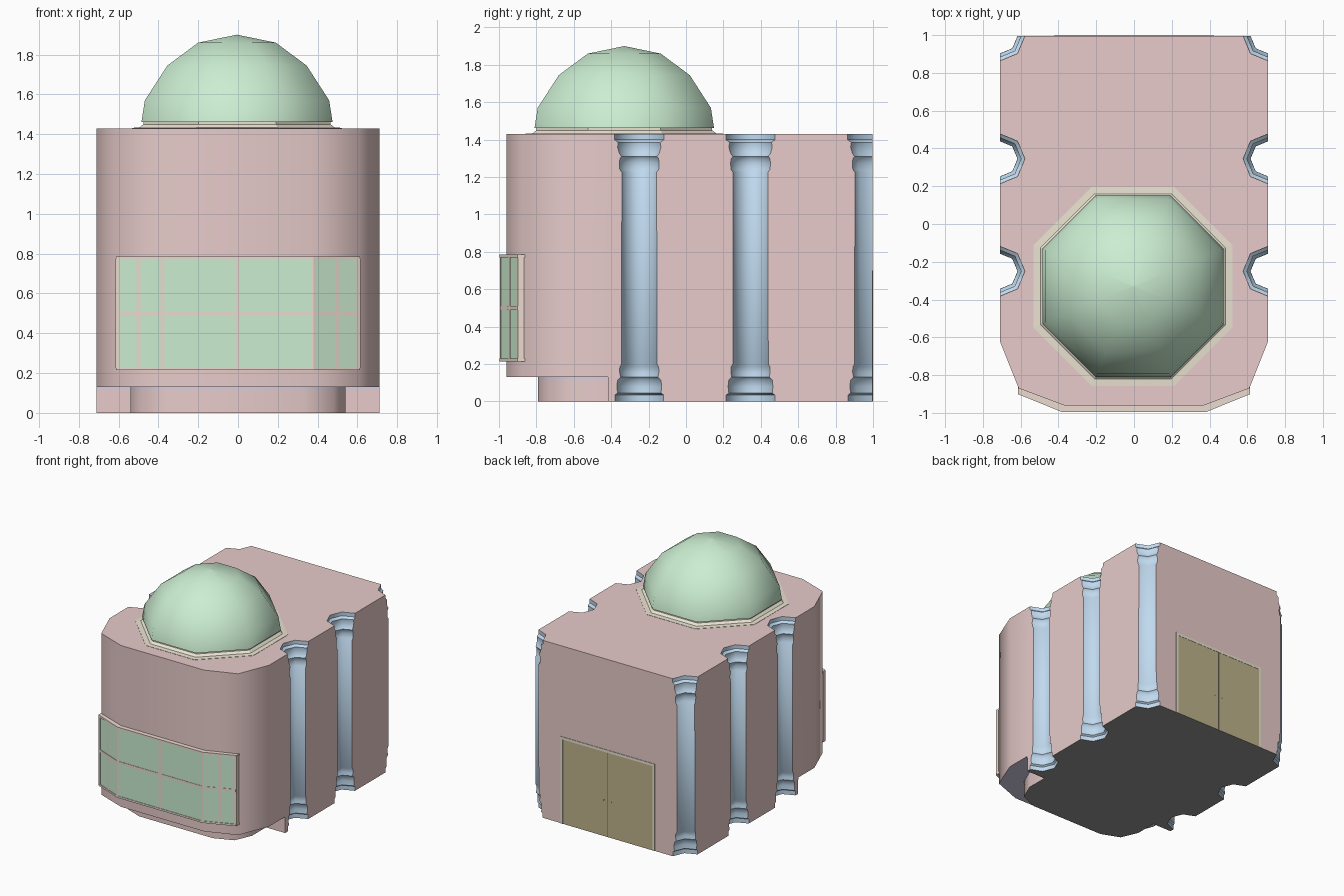
import bpy, bmesh
from math import radians, pi, cos, sin

if "Cube" in bpy.data.objects:
    bpy.data.objects.remove(bpy.data.objects["Cube"])

def material(name, r, g, b):
    m = bpy.data.materials.new(name)
    m.diffuse_color = (r, g, b, 1)
    m.use_nodes = True
    m.node_tree.nodes["Principled BSDF"].inputs["Base Color"].default_value = m.diffuse_color
    return m

PINK = material("walls", 0.80, 0.60, 0.59)
BLUE = material("columns", 0.53, 0.70, 0.86)
GREEN = material("glass", 0.60, 0.85, 0.64)
BEIGE = material("trim", 0.82, 0.77, 0.64)
ROSE = material("window_trim", 0.83, 0.71, 0.62)
BROWN = material("door_wood", 0.52, 0.45, 0.26)
LILAC = material("ceiling", 0.66, 0.62, 0.80)
DARK = material("floor", 0.30, 0.30, 0.30)
BLACK = material("knob_metal", 0.12, 0.12, 0.12)


def make(name, bm, mats, smooth=None):
    bmesh.ops.recalc_face_normals(bm, faces=bm.faces[:])
    me = bpy.data.meshes.new(name)
    bm.to_mesh(me)
    bm.free()
    ob = bpy.data.objects.new(name, me)
    bpy.context.collection.objects.link(ob)
    for m in mats:
        me.materials.append(m)
    if smooth:
        shade(ob, smooth)
    return ob


def shade(ob, angle):
    bpy.ops.object.select_all(action='DESELECT')
    ob.select_set(True)
    bpy.context.view_layer.objects.active = ob
    bpy.ops.object.shade_smooth_by_angle(angle=radians(angle))


def add_prism(bm, pts, z0, z1, mat=0):
    lo = [bm.verts.new((x, y, z0)) for x, y in pts]
    hi = [bm.verts.new((x, y, z1)) for x, y in pts]
    n = len(pts)
    faces = [bm.faces.new(lo), bm.faces.new(hi)]
    faces += [bm.faces.new((lo[i], lo[(i + 1) % n], hi[(i + 1) % n], hi[i])) for i in range(n)]
    for f in faces:
        f.material_index = mat
    return faces


def add_lathe(bm, prof, cx, cy, turn=0.0, n=8, mat=0):
    rings = [[bm.verts.new((cx + r * cos(turn + 2 * pi * i / n), cy + r * sin(turn + 2 * pi * i / n), z))
              for i in range(n)] for r, z in prof]
    faces = [bm.faces.new(rings[0]), bm.faces.new(rings[-1])]
    for a, b in zip(rings, rings[1:]):
        faces += [bm.faces.new((a[i], a[(i + 1) % n], b[(i + 1) % n], b[i])) for i in range(n)]
    for f in faces:
        f.material_index = mat


def rect(x0, x1, y0, y1):
    return [(x0, y0), (x1, y0), (x1, y1), (x0, y1)]


def mirrored(half):
    return half + [(-x, y) for x, y in reversed(half)]


def prism(name, pts, z0, z1, mat, smooth=None):
    bm = bmesh.new()
    add_prism(bm, pts, z0, z1)
    return make(name, bm, [mat], smooth)


# main body with rounded front
bm = bmesh.new()
fs = add_prism(bm, mirrored([(0.71, 0.996), (0.71, -0.62), (0.61, -0.87), (0.37, -0.96)]), 0, 1.43)
fs[0].material_index = 1
body = make("walls", bm, [PINK, DARK])

# cutter: concave column niches and the undercut at the front
COLUMN = [(0.13, -0.05), (0.13, 0.035), (0.116, 0.045), (0.12, 0.08), (0.116, 0.115), (0.1, 0.13),
          (0.105, 0.155), (0.104, 0.185), (0.095, 0.2), (0.093, 1.225), (0.104, 1.24), (0.107, 1.275),
          (0.103, 1.30), (0.094, 1.31), (0.106, 1.325), (0.116, 1.36), (0.112, 1.385), (0.132, 1.40), (0.132, 1.5)]
bm = bmesh.new()
for sx in (-1, 1):
    for y in (-0.25, 0.345, 0.996):
        add_lathe(bm, COLUMN, sx * 0.71, y, mat=0)
fs = add_prism(bm, rect(-0.9, 0.9, -1.2, -0.415), -0.1, 0.13, 2)
fs[1].material_index = 1
cutter = make("niche_cutter", bm, [BLUE, LILAC, PINK])
cutter.hide_render = True

mod = body.modifiers.new("niches", 'BOOLEAN')
mod.operation = 'DIFFERENCE'
mod.solver = 'EXACT'
mod.material_mode = 'TRANSFER'
mod.object = cutter
bpy.ops.object.select_all(action='DESELECT')
body.select_set(True)
bpy.context.view_layer.objects.active = body
bpy.ops.object.modifier_apply(modifier=mod.name)
bpy.data.objects.remove(cutter)

# split the body into its coloured parts
bpy.ops.mesh.separate(type='MATERIAL')
for ob in list(bpy.context.selected_objects):
    ob.name = ob.data.materials[ob.data.polygons[0].material_index].name
    shade(ob, 50)

# recessed base block and the strip under the overhang
base = mirrored([(0.54, -0.40), (0.54, -0.59), (0.48, -0.73), (0.33, -0.79)])
bm = bmesh.new()
add_prism(bm, base, 0, 0.115)[0].material_index = 1
make("base_block", bm, [PINK, DARK], 50)
prism("base_strip", base, 0.115, 0.13, LILAC, 50)
for s in (-1, 1):
    prism("wall_strip", rect(*sorted((s * 0.53, s * 0.71)), -0.417, -0.40), 0.115, 0.13, LILAC)

# dome and its rim
C = cos(pi / 8)
bm = bmesh.new()
add_lathe(bm, [(a / C, z) for a, z in [(0.527, 1.42), (0.527, 1.432), (0.49, 1.434), (0.47, 1.45), (0.47, 1.465)]],
          -0.005, -0.33, pi / 8)
make("dome_rim", bm, [BEIGE])
bm = bmesh.new()
add_lathe(bm, [(a / C, z) for a, z in [(0.48, 1.462), (0.463, 1.57), (0.35, 1.745), (0.195, 1.86), (0.001, 1.9)]],
          -0.005, -0.33, pi / 8)
make("dome", bm, [GREEN], 50)


# wrap-around front window
def band(o, w=0.0):
    front = [(0.608 + w, -0.897 - o), (0.38, -0.992 - o)]
    back = [(x, -0.86 if x > 0.5 else -0.94) for x, y in front]
    front, back = mirrored(front), mirrored(back)
    return front + back[::-1]


prism("window_glass", band(0), 0.225, 0.775, GREEN)
for name, z0, z1 in (("window_sill", 0.215, 0.23), ("window_head", 0.77, 0.785)):
    prism(name, band(0.004, 0.006), z0, z1, ROSE)
prism("window_crossbar", band(0.003, 0.002), 0.49, 0.51, ROSE)
for x in (-0.605, -0.5, -0.38, 0, 0.38, 0.5, 0.605):
    edge = lambda px: -0.995 + max(0, abs(px) - 0.38) * 0.095 / 0.228
    a, b = x - 0.01, x + 0.01
    prism("window_mullion", [(a, edge(a)), (x, edge(x)), (b, edge(b)), (b, edge(b) + 0.03), (a, edge(a) + 0.03)],
          0.225, 0.775, ROSE)

# back double door
for s in (-1, 1):
    prism("door_jamb", rect(*sorted((s * 0.40, s * 0.42)), 0.98, 1.0), 0, 0.70, BEIGE)
    prism("door_leaf", rect(*sorted((s * 0.003, s * 0.40)), 0.98, 0.998), 0.0, 0.68, BROWN)
    bpy.ops.mesh.primitive_uv_sphere_add(segments=8, ring_count=6, radius=0.011, location=(s * 0.035, 0.99, 0.29))
    knob = bpy.context.object
    knob.name = "door_knob"
    knob.data.materials.append(BLACK)
    shade(knob, 60)
prism("door_gap", rect(-0.003, 0.003, 0.98, 0.9965), 0, 0.68, BLACK)
prism("door_head", rect(-0.42, 0.42, 0.98, 1.0), 0.68, 0.70, BEIGE)
